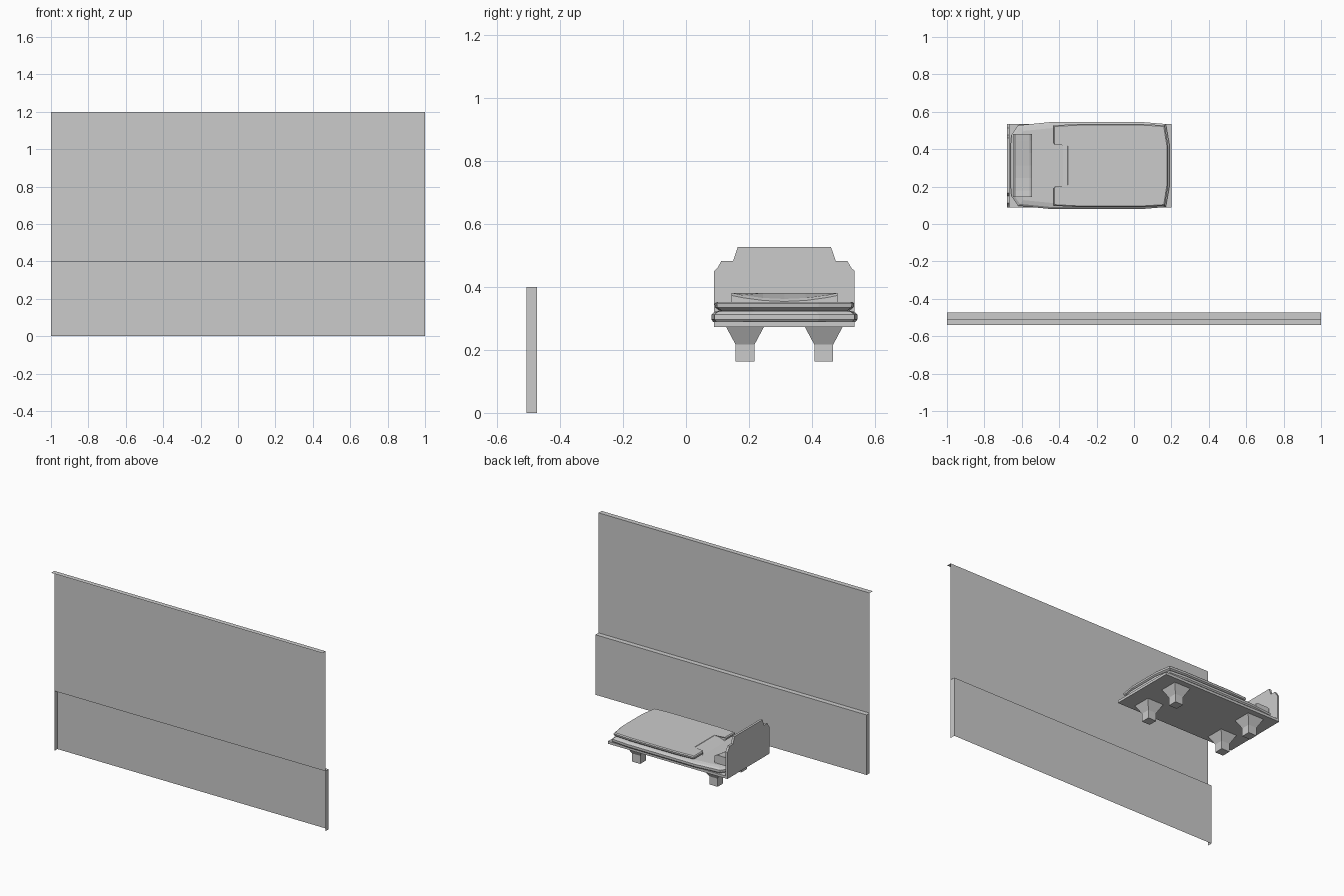
import bpy, bmesh

cube = bpy.data.objects.get("Cube")
if cube:
    bpy.data.objects.remove(cube, do_unlink=True)

GREY = (0.6, 0.6, 0.6, 1)
mat = bpy.data.materials.new("plain_grey")
mat.use_nodes = True
mat.diffuse_color = GREY
mat.node_tree.nodes["Principled BSDF"].inputs["Base Color"].default_value = GREY

YC = 0.3125          # centre line of the bed
WALL, SKIRT = -0.507, -0.474


def finish(name, bm, fix=True):
    if fix:
        bmesh.ops.recalc_face_normals(bm, faces=bm.faces)
    mesh = bpy.data.meshes.new(name)
    bm.to_mesh(mesh)
    bm.free()
    mesh.materials.append(mat)
    obj = bpy.data.objects.new(name, mesh)
    bpy.context.collection.objects.link(obj)
    return obj


def panels(name, faces):
    """Open sheets, one list of corners per face."""
    bm = bmesh.new()
    for f in faces:
        bm.faces.new([bm.verts.new(p) for p in f])
    bmesh.ops.remove_doubles(bm, verts=bm.verts, dist=0.0001)
    return finish(name, bm)


def loft(name, rings):
    """Closed solid through matching rings of points."""
    bm = bmesh.new()
    rows = [[bm.verts.new(p) for p in r] for r in rings]
    n = len(rows[0])
    for a, b in zip(rows, rows[1:]):
        for i in range(n):
            j = (i + 1) % n
            bm.faces.new((a[i], a[j], b[j], b[i]))
    bm.faces.new(rows[0])
    bm.faces.new(rows[-1])
    return finish(name, bm)


def rect(x0, x1, y0, y1, z):
    return [(x0, y0, z), (x1, y0, z), (x1, y1, z), (x0, y1, z)]


def box(name, x0, x1, y0, y1, z0, z1):
    return loft(name, [rect(x0, x1, y0, y1, z) for z in (z0, z1)])


def mirrored(half):
    """Outline from (x, half width) points, reflected across the bed."""
    return [(x, YC - w) for x, w in half] + [(x, YC + w) for x, w in reversed(half)]


def layer(name, half, levels):
    """Bulging bedding layer; levels are (height, inward offset)."""
    cx = sum(x for x, w in half) / len(half)
    rings = []
    for z, inset in levels:
        ring = [(x - inset * (1 if x > cx else -1), w - inset) for x, w in half]
        rings.append([(x, y, z) for x, y in mirrored(ring)])
    return loft(name, rings)


# Wall: thin upper sheet with a ledge, and a hollow skirting below
panels("wall_upper", [
    [(-1, WALL, 0.4), (1, WALL, 0.4), (1, WALL, 1.2), (-1, WALL, 1.2)],
    rect(-1, 1, -0.54, WALL, 1.2)])
panels("wall_skirting", [
    [(-1, SKIRT, 0), (1, SKIRT, 0), (1, SKIRT, 0.4), (-1, SKIRT, 0.4)],
    rect(-1, 1, WALL, SKIRT, 0.4)] + [
    [(s, WALL, 0), (s, SKIRT, 0), (s, SKIRT, 0.4), (s, WALL, 0.4)] for s in (-1, 1)])

# Bed base
box("bed_base", -0.68, 0.2, YC - 0.223, YC + 0.223, 0.273, 0.29)

# Stepped headboard
steps = [(0.273, 0.223), (0.451, 0.223), (0.46, 0.213), (0.483, 0.2),
         (0.483, 0.163), (0.527, 0.148)]
shape = [(y, z) for z, y in mirrored(steps)]
loft("headboard", [[(x, y, z) for y, z in shape] for x in (-0.68, -0.665)])

# Mattress with a rolled edge
layer("mattress",
      [(-0.66, 0.11), (-0.655, 0.165), (-0.62, 0.215), (-0.45, 0.232),
       (0.05, 0.232), (0.17, 0.222), (0.19, 0.11)],
      [(0.289, 0.006), (0.297, 0), (0.312, 0), (0.321, 0.01), (0.326, 0.03)])

# Blanket, notched at the head end, with a sloping turned-down middle
layer("blanket",
      [(-0.36, 0.11), (-0.43, 0.12), (-0.43, 0.215), (-0.3, 0.222),
       (0.05, 0.222), (0.165, 0.215), (0.182, 0.11)],
      [(0.324, 0.016), (0.335, 0.002), (0.347, 0), (0.353, 0.006)])
loft("blanket_fold", [
    [(-0.44, y, 0.322), (-0.35, y, 0.322), (-0.35, y, 0.352), (-0.38, y, 0.347)]
    for y in (YC - 0.12, YC + 0.12)])

# Pillow, sagging along its middle
sections = []
for t in (-1, -0.8, -0.4, 0, 0.4, 0.8, 1):
    top = 0.362 + 0.019 * t * t
    y = YC + 0.168 * t
    sections.append([(-0.648, y, 0.326), (-0.545, y, 0.326), (-0.545, y, top - 0.008),
                     (-0.56, y, top), (-0.635, y, 0.381), (-0.648, y, 0.372)])
loft("pillow", sections)

# Legs: square foot under a flared bracket
for end, x in (("head", -0.53), ("foot", 0.04)):
    for side, y in (("right", YC - 0.125), ("left", YC + 0.125)):
        loft(end + "_leg_" + side,
             [rect(x - r, x + r, y - r, y + r, z)
              for z, r in ((0.163, 0.03), (0.217, 0.03), (0.273, 0.06))])
